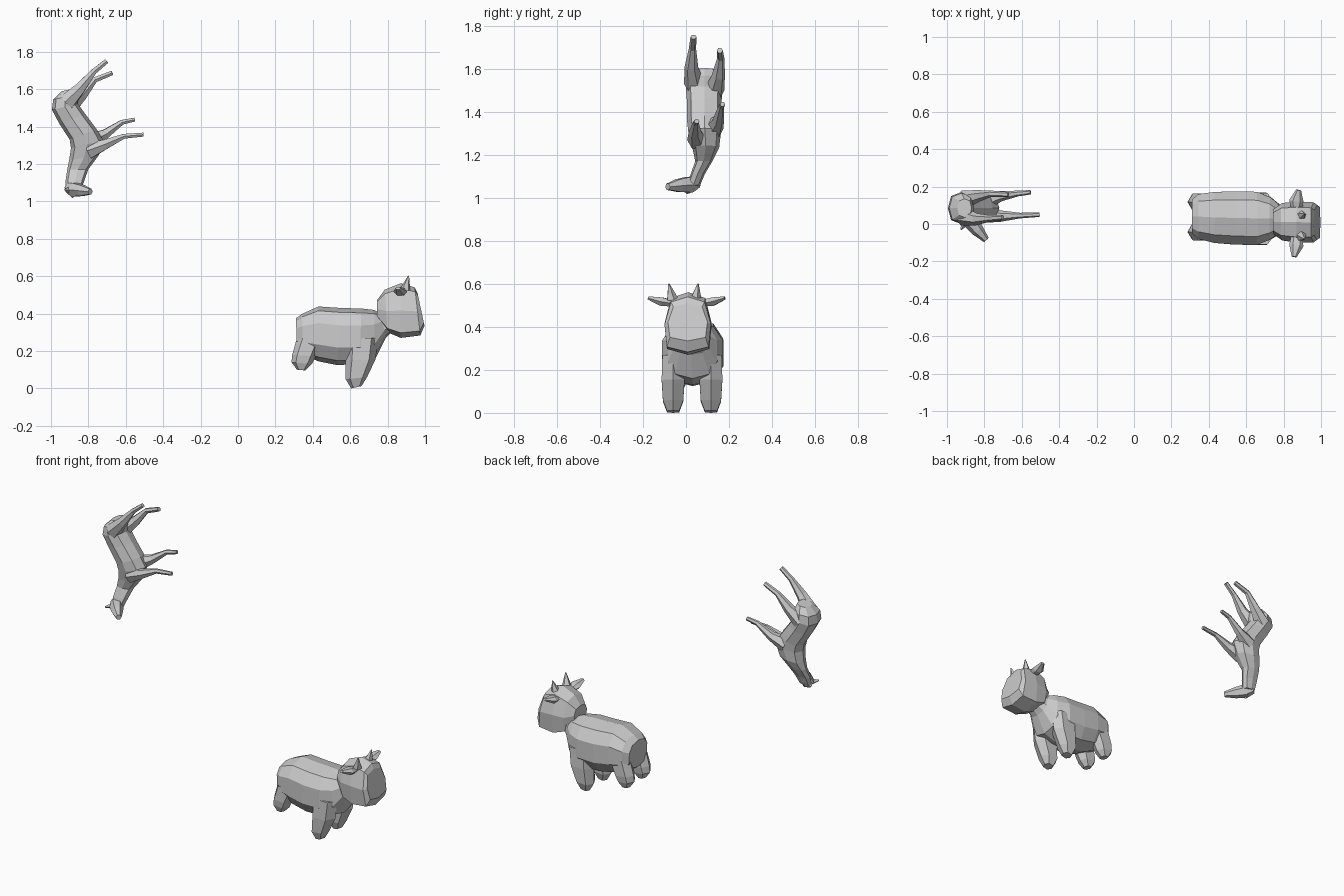
import bpy, bmesh, math
from mathutils import Vector


def skin(name, rings):
    """Flat-shaded closed skin over a list of equal-length vertex rings."""
    bm = bmesh.new()
    vs = [[bm.verts.new(p) for p in r] for r in rings]
    n = len(vs[0])
    for a, b in zip(vs, vs[1:]):
        for i in range(n):
            bm.faces.new((a[i], a[(i + 1) % n], b[(i + 1) % n], b[i]))
    bm.faces.new(vs[0])
    bm.faces.new(vs[-1])
    bmesh.ops.recalc_face_normals(bm, faces=bm.faces)
    me = bpy.data.meshes.new(name)
    bm.to_mesh(me)
    bm.free()
    ob = bpy.data.objects.new(name, me)
    bpy.context.collection.objects.link(ob)
    return ob


def loft(name, sections, n=8, power=0.8, low=0.0):
    """Sections: upper x,z, lower x,z, centre y, half width; low widens the underside."""
    def sq(t):
        return math.copysign(abs(t) ** power, t) if abs(t) > 1e-6 else 0
    rings = []
    for ax, az, bx, bz, y, w in sections:
        c = Vector(((ax + bx) / 2, y, (az + bz) / 2))
        u = Vector(((ax - bx) / 2, 0, (az - bz) / 2))
        ring = []
        for i in range(n):
            t = 2 * math.pi * i / n
            ring.append(c + u * sq(math.cos(t))
                        + Vector((0, w * sq(math.sin(t)) * (1 - low * math.cos(t)), 0)))
        rings.append(ring)
    return skin(name, rings)


def tube(name, path, n=6, flat=1.0):
    """Path: x, y, z, radius."""
    pts = [Vector(p[:3]) for p in path]
    rings = []
    for i, p in enumerate(path):
        d = (pts[min(i + 1, len(pts) - 1)] - pts[max(i - 1, 0)]).normalized()
        ref = Vector((0, 0, 1)) if abs(d.z) < 0.9 else Vector((1, 0, 0))
        s = d.cross(ref).normalized()
        t = s.cross(d)
        rings.append([pts[i] + p[3] * (math.cos(a) * s + flat * math.sin(a) * t)
                      for a in (2 * math.pi * k / n for k in range(n))])
    return skin(name, rings)


# Stocky calf: trunk running into the neck
loft("calf_body", [
    (0.31, 0.375, 0.315, 0.20, 0.04, 0.095),
    (0.345, 0.40, 0.345, 0.18, 0.04, 0.125),
    (0.43, 0.438, 0.43, 0.145, 0.035, 0.142),
    (0.55, 0.43, 0.53, 0.125, 0.032, 0.148),
    (0.66, 0.427, 0.65, 0.13, 0.03, 0.148),
    (0.725, 0.42, 0.735, 0.16, 0.03, 0.118),
    (0.765, 0.40, 0.79, 0.27, 0.025, 0.08),
    (0.82, 0.43, 0.83, 0.31, 0.02, 0.07)], n=10)

# Calf head, wide at the muzzle
loft("calf_head", [
    (0.742, 0.47, 0.742, 0.38, 0.012, 0.065),
    (0.785, 0.528, 0.80, 0.30, 0.012, 0.10),
    (0.87, 0.562, 0.87, 0.27, 0.01, 0.11),
    (0.945, 0.54, 0.975, 0.283, 0.008, 0.108),
    (0.96, 0.51, 0.997, 0.335, 0.008, 0.092)], power=0.6, low=0.15)

# Calf legs, ears and horns, one of each per side
for side, s in (("right", -1), ("left", 1)):
    y = 0.028 + s * 0.088
    loft("calf_front_leg_" + side, [
        (0.75, 0.27, 0.58, 0.27, y, 0.056),
        (0.735, 0.155, 0.575, 0.15, y, 0.06),
        (0.69, 0.06, 0.575, 0.05, y, 0.053),
        (0.66, 0.012, 0.605, 0.0, y, 0.032)], n=6)
    y = 0.038 + s * 0.08
    loft("calf_hind_leg_" + side, [
        (0.46, 0.27, 0.315, 0.27, y, 0.05),
        (0.415, 0.17, 0.29, 0.18, y, 0.052),
        (0.395, 0.13, 0.286, 0.14, y, 0.045),
        (0.36, 0.096, 0.315, 0.10, y, 0.028)], n=6)
    tube("calf_ear_" + side, [
        (0.87, 0.005 + s * 0.07, 0.51, 0.03),
        (0.868, 0.005 + s * 0.12, 0.518, 0.038),
        (0.868 + s * 0.012, 0.003 + s * 0.178, 0.535, 0.014)], flat=0.6)
    tube("calf_horn_" + side, [
        (0.895, -0.01 + s * 0.055, 0.53, 0.028),
        (0.912, -0.012 + s * 0.068, 0.602, 0.003)], n=5)

# Slender fawn, tipped head down with its belly towards +x
loft("fawn_body", [
    (-0.945, 1.588, -0.868, 1.605, 0.085, 0.05),
    (-0.988, 1.545, -0.855, 1.57, 0.085, 0.08),
    (-0.995, 1.49, -0.855, 1.52, 0.085, 0.085),
    (-0.955, 1.415, -0.815, 1.465, 0.085, 0.08),
    (-0.90, 1.33, -0.755, 1.385, 0.085, 0.08),
    (-0.893, 1.285, -0.72, 1.325, 0.087, 0.076),
    (-0.903, 1.22, -0.745, 1.245, 0.092, 0.062),
    (-0.913, 1.17, -0.80, 1.172, 0.083, 0.04),
    (-0.922, 1.11, -0.82, 1.115, 0.055, 0.033),
    (-0.92, 1.055, -0.84, 1.06, 0.035, 0.03)])

# Fawn head and ears
tube("fawn_head", [
    (-0.905, 0.05, 1.075, 0.03),
    (-0.875, 0.015, 1.062, 0.042),
    (-0.835, -0.035, 1.058, 0.034),
    (-0.79, -0.085, 1.052, 0.017)])
tube("fawn_ear_back", [(-0.895, 0.02, 1.06, 0.022), (-0.925, -0.03, 1.062, 0.005)], n=4)
tube("fawn_ear_front", [(-0.88, 0.03, 1.05, 0.022), (-0.885, 0.0, 1.022, 0.006)], n=4)

# Fawn legs
legs = {
    "fawn_hind_leg_right": [
        (-0.915, 0.04, 1.53, 0.05), (-0.84, 0.025, 1.61, 0.032),
        (-0.77, 0.03, 1.695, 0.017), (-0.702, 0.035, 1.75, 0.014)],
    "fawn_hind_leg_left": [
        (-0.91, 0.13, 1.50, 0.05), (-0.835, 0.15, 1.57, 0.032),
        (-0.765, 0.162, 1.65, 0.017), (-0.672, 0.157, 1.687, 0.014)],
    "fawn_front_leg_right": [
        (-0.80, 0.055, 1.27, 0.05), (-0.71, 0.042, 1.305, 0.03),
        (-0.61, 0.045, 1.348, 0.015), (-0.505, 0.05, 1.357, 0.012)],
    "fawn_front_leg_left": [
        (-0.80, 0.125, 1.32, 0.05), (-0.71, 0.15, 1.36, 0.028),
        (-0.62, 0.163, 1.423, 0.015), (-0.553, 0.17, 1.437, 0.012)],
}
for name, path in legs.items():
    tube(name, path)
